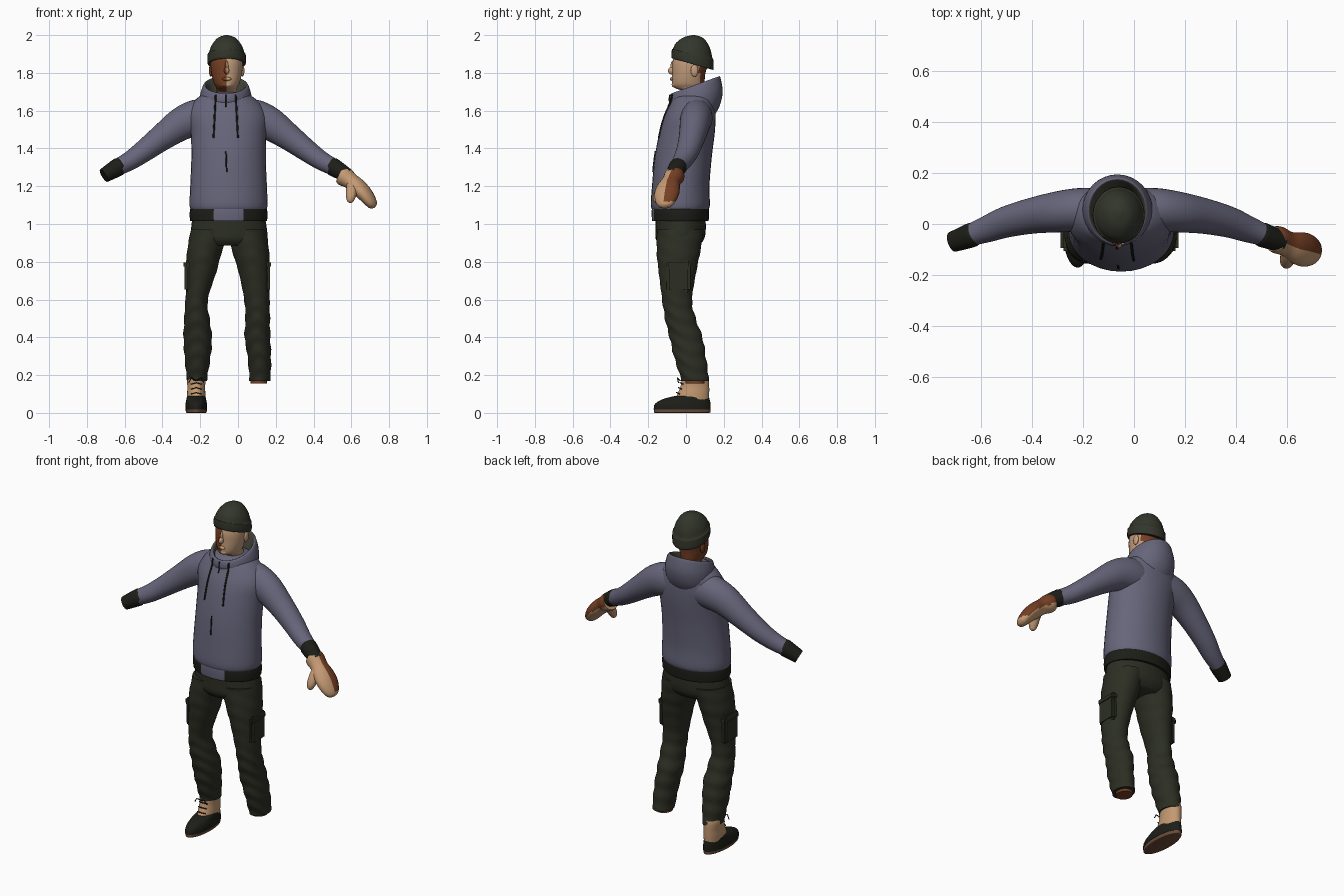
import bpy, bmesh, math
from mathutils import Vector

if "Cube" in bpy.data.objects:
    bpy.data.objects.remove(bpy.data.objects["Cube"])


def material(name, r, g, b):
    m = bpy.data.materials.new(name)
    m.diffuse_color = (r, g, b, 1)
    m.use_nodes = True
    m.node_tree.nodes["Principled BSDF"].inputs["Base Color"].default_value = m.diffuse_color
    return m


FABRIC = material("hoodie_fabric", .135, .13, .195)
TROUSER = material("trouser_olive", .025, .028, .017)
KNIT = material("hat_knit", .033, .037, .024)
TRIM = material("dark_trim", .012, .013, .009)
SKIN = material("light_skin", .55, .34, .20)
SHADE = material("brown_skin", .18, .05, .018)
LEATHER = material("tan_leather", .55, .32, .17)
SOLE = material("sole_brown", .15, .07, .04)
LINING = material("hood_lining", .06, .06, .045)


def finish(name, bm, mats, rule=None, angle=45):
    bmesh.ops.recalc_face_normals(bm, faces=bm.faces)
    for f in bm.faces:
        f.smooth = True
        if rule:
            f.material_index = int(rule(f.calc_center_median(), f.normal))
    me = bpy.data.meshes.new(name)
    bm.to_mesh(me)
    bm.free()
    me.set_sharp_from_angle(angle=math.radians(angle))
    for m in mats:
        me.materials.append(m)
    ob = bpy.data.objects.new(name, me)
    bpy.context.collection.objects.link(ob)
    return ob


def smooth_rows(rows, steps):
    """Catmull-Rom interpolation between cross-sections."""
    out = []
    for i in range(len(rows) - 1):
        p = [rows[max(i - 1, 0)], rows[i], rows[i + 1], rows[min(i + 2, len(rows) - 1)]]
        for s in range(steps):
            t = s / steps
            out.append([.5 * (2 * b + (c - a) * t + (2 * a - 5 * b + 4 * c - d) * t * t
                              + (3 * b - a - 3 * c + d) * t ** 3) for a, b, c, d in zip(*p)])
    return out + [list(rows[-1])]


def loft(name, rows, mats, rule=None, along=False, wrinkle=None, n=32, steps=4):
    """Skin elliptical sections (x, y, z, rx, ry, tilt); along=True turns them to the path."""
    rows = smooth_rows([tuple(r) + (0,) * (6 - len(r)) for r in rows], steps)
    bm = bmesh.new()
    rings = []
    for i, (x, y, z, rx, ry, tilt) in enumerate(rows):
        c = Vector((x, y, z))
        u, v = Vector((1, 0, 0)), Vector((0, 1, tilt))
        if along:
            t = Vector(rows[min(i + 1, len(rows) - 1)][:3]) - Vector(rows[max(i - 1, 0)][:3])
            u = t.cross(Vector((0, 0, 1))).normalized()
            v = u.cross(t).normalized()
        ring = []
        for k in range(n):
            a = math.tau * k / n
            w = 1 + (wrinkle(z, a) if wrinkle else 0)
            ring.append(bm.verts.new(c + u * rx * w * math.cos(a) + v * ry * w * math.sin(a)))
        rings.append(ring)
    for a, b in zip(rings, rings[1:]):
        for k in range(n):
            j = (k + 1) % n
            bm.faces.new((a[k], a[j], b[j], b[k]))
    bm.faces.new(rings[0])
    bm.faces.new(rings[-1])
    return finish(name, bm, mats, rule)


def ball(name, loc, size, mats, rule=None):
    bm = bmesh.new()
    bmesh.ops.create_uvsphere(bm, u_segments=16, v_segments=10, radius=1)
    for v in bm.verts:
        v.co = Vector(loc) + Vector([a * b for a, b in zip(v.co, size)])
    return finish(name, bm, mats, rule)


def cord(name, pts, mat, r=.004):
    cu = bpy.data.curves.new(name, 'CURVE')
    cu.dimensions = '3D'
    cu.bevel_depth, cu.bevel_resolution = r, 1
    cu.use_fill_caps = True
    sp = cu.splines.new('POLY')
    sp.points.add(len(pts) - 1)
    for p, q in zip(sp.points, pts):
        p.co = (*q, 1)
    cu.materials.append(mat)
    bpy.context.collection.objects.link(bpy.data.objects.new(name, cu))


# Head: two-tone skin split down the face, brown nape
def face_rule(c, nrm):
    return c.x < -.06 or c.y > .07


loft("head", [(-.06, .045, 1.62, .056, .06), (-.06, .045, 1.695, .055, .058),
              (-.06, .018, 1.722, .056, .08), (-.06, .012, 1.745, .068, .086),
              (-.06, .015, 1.80, .081, .088), (-.06, .025, 1.86, .085, .096),
              (-.06, .03, 1.92, .07, .08)], [SKIN, SHADE], face_rule)
ball("nose", (-.06, -.076, 1.812), (.014, .019, .02), [SKIN, SHADE], face_rule)
ball("nose_bridge", (-.06, -.07, 1.835), (.009, .012, .03), [SKIN, SHADE], face_rule)
ball("lips", (-.06, -.074, 1.768), (.025, .011, .01), [SKIN, SHADE], face_rule)
ball("chin", (-.06, -.058, 1.738), (.03, .018, .016), [SKIN, SHADE], face_rule)
for s in (-1, 1):
    ball("ear", (-.06 + s * .084, .045, 1.812), (.01, .02, .032), [SKIN, SHADE], face_rule)

# Knitted hat with a folded edge
loft("hat", [(-.06, .035, 1.848, .092, .1, -.28), (-.06, .035, 1.85, .101, .111, -.28),
             (-.06, .035, 1.895, .101, .11, -.25), (-.06, .035, 1.905, .095, .104, -.22),
             (-.06, .037, 1.945, .08, .09, -.15), (-.06, .04, 1.985, .048, .054, -.05),
             (-.06, .04, 2.0, .008, .008)], [KNIT])

# Hoodie body, hem and hood
loft("hoodie_body", [(-.05, -.03, 1.065, .19, .138), (-.05, -.03, 1.095, .206, .156),
                     (-.05, -.028, 1.2, .203, .152), (-.05, -.015, 1.35, .197, .151),
                     (-.05, .005, 1.48, .2, .147), (-.055, .02, 1.57, .208, .137),
                     (-.06, .032, 1.63, .185, .122), (-.065, .04, 1.675, .14, .108),
                     (-.065, .04, 1.70, .08, .08)], [FABRIC])
loft("hoodie_hem", [(-.05, -.03, 1.015, .198, .146), (-.05, -.03, 1.02, .204, .15),
                    (-.05, -.03, 1.06, .206, .152), (-.05, -.03, 1.09, .2, .15)],
     [TRIM, FABRIC], lambda c, n: c.y < -.1 and abs(c.x + .065) < .075)
loft("hood", [(-.065, .06, 1.56, .1, .08), (-.065, .06, 1.61, .13, .117, .1),
              (-.065, .055, 1.67, .137, .139, .2), (-.065, .05, 1.72, .125, .135, .33),
              (-.065, .05, 1.737, .112, .126, .36), (-.065, .05, 1.72, .1, .113, .36),
              (-.065, .045, 1.66, .085, .09, .2)], [FABRIC, LINING],
     lambda c, n: c.z > 1.64 and n.x * (c.x + .065) + n.y * (c.y - .05) < -.02)

# Sleeves and cuffs, mirrored about the body's middle
sleeve = [(-.15, .055, 1.565, .085, .095), (-.22, .055, 1.56, .085, .098),
          (-.30, .047, 1.53, .08, .088), (-.40, .032, 1.46, .07, .071),
          (-.50, .008, 1.385, .061, .058), (-.575, -.02, 1.333, .052, .05),
          (-.645, -.045, 1.297, .042, .044)]
cuff = [(-.63, -.041, 1.303, .046, .046), (-.635, -.043, 1.301, .048, .048),
        (-.67, -.056, 1.28, .045, .044), (-.71, -.07, 1.256, .04, .038)]
for side, flip in (("left", False), ("right", True)):
    for part, rows, mat in (("sleeve", sleeve, FABRIC), ("cuff", cuff, TRIM)):
        loft(side + "_" + part, [(-.13 - r[0] if flip else r[0],) + r[1:] for r in rows],
             [mat], along=True)


# Single mitten: pale leather with a brown back
def mitten_rule(c, n):
    return n.y > -.25 and n.x + n.z > -.3 and c.z > 1.12


loft("mitten", [(.545, -.058, 1.262, .05, .048), (.565, -.063, 1.25, .054, .052),
                (.60, -.078, 1.225, .05, .043), (.635, -.092, 1.195, .062, .044),
                (.67, -.102, 1.16, .066, .04), (.70, -.11, 1.12, .054, .032),
                (.715, -.114, 1.095, .034, .022), (.72, -.115, 1.086, .008, .006)],
     [LEATHER, SHADE], mitten_rule, along=True)
loft("mitten_thumb", [(.605, -.10, 1.215, .03, .03), (.602, -.13, 1.18, .03, .028),
                      (.597, -.15, 1.145, .026, .024), (.594, -.158, 1.12, .016, .015),
                      (.593, -.16, 1.112, .004, .004)], [LEATHER], along=True, n=20)

# Trousers: seat and two creased legs
loft("trouser_seat", [(-.05, -.03, 1.06, .188, .13), (-.048, -.028, .98, .2, .133),
                      (-.048, -.032, .92, .2, .128), (-.05, -.035, .885, .15, .1)], [TROUSER])


def crease(z, a):
    k = .035 if z < .6 else .012
    return k * math.sin(75 * z + 2.5 * math.sin(a) + 1.5 * math.cos(2 * a))


# y, z, ry shared; (x, rx) for each leg
levels = [(-.03, .97, .125), (-.04, .85, .115), (-.045, .75, .1), (-.047, .6, .079),
          (-.03, .5, .081), (0, .4, .087), (.02, .3, .084), (.043, .2, .076), (.047, .17, .072)]
legs = {
    "left": [(-.145, .105), (-.178, .092), (-.193, .08), (-.219, .059), (-.218, .067),
             (-.213, .075), (-.214, .069), (-.217, .056), (-.217, .052)],
    "right": [(.045, .105), (.068, .097), (.085, .083), (.1, .067), (.104, .065),
              (.103, .068), (.113, .062), (.116, .057), (.115, .054)]}
for side, xs in legs.items():
    loft(side + "_trouser_leg", [(x, y, z, rx, ry) for (y, z, ry), (x, rx) in zip(levels, xs)],
         [TROUSER], wrinkle=crease, steps=8, n=40)

# Cargo pockets with flaps
for side, x in (("left", -.265), ("right", .152)):
    for part, z, size in (("pocket", .715, (.036, .125, .15)), ("pocket_flap", .785, (.046, .133, .045))):
        bm = bmesh.new()
        bmesh.ops.create_cube(bm, size=1)
        for v in bm.verts:
            v.co = Vector((x, -.04, z)) + Vector([a * b for a, b in zip(v.co, size)])
        bmesh.ops.bevel(bm, geom=bm.edges[:], offset=.012, segments=2, affect='EDGES')
        finish(side + "_" + part, bm, [TROUSER])

# Boot on one foot, bare ankle on the other
BX = -.221
loft("boot_sole", [(BX, -.02, 0, .05, .142), (BX, -.02, .004, .055, .149),
                   (BX, -.02, .025, .056, .15)], [SOLE])
loft("boot_rubber", [(BX, -.02, .018, .058, .151), (BX, -.018, .045, .057, .148),
                     (BX, -.004, .068, .053, .13), (BX, .02, .085, .049, .1),
                     (BX, .035, .09, .042, .08)], [TRIM])
loft("boot_upper", [(BX, .03, .07, .048, .092), (BX, .04, .105, .048, .083),
                    (BX, .047, .14, .047, .076), (BX, .05, .18, .05, .072),
                    (BX, .05, .2, .048, .068)], [LEATHER])
for i in range(4):
    z, y = .1 + .026 * i, -.047 + .009 * i
    cord("boot_lace", [(BX - .028, y + .014, z), (BX, y - .003, z + .008), (BX + .028, y + .014, z)], TRIM, .003)
for s in (-1, 1):
    cord("lace_bow", [(BX, -.03, .17), (BX + s * .025, -.045, .185), (BX + s * .04, -.04, .16)], TRIM, .003)
loft("bare_ankle", [(.11, .048, .155, .044, .05), (.11, .048, .21, .044, .05)], [SHADE])

# Drawstrings and zip laid on the hoodie front
bpy.context.view_layer.update()
dg = bpy.context.evaluated_depsgraph_get()


def drape(name, x0, z0, x1, z1, r):
    pts = []
    for i in range(13):
        t = i / 12
        x, z = x0 + (x1 - x0) * t, z0 + (z1 - z0) * t
        hit, p, *_ = bpy.context.scene.ray_cast(dg, (x, -1, z), (0, 1, 0))
        if hit:
            pts.append((x, p.y - .002, z))
    if len(pts) > 1:
        cord(name, pts, TRIM, r)


drape("left_drawstring", -.118, 1.685, -.13, 1.455, .005)
drape("right_drawstring", -.012, 1.685, 0, 1.455, .005)
drape("collar_zip", -.066, 1.685, -.066, 1.62, .004)
drape("lower_zip", -.064, 1.385, -.06, 1.275, .004)
